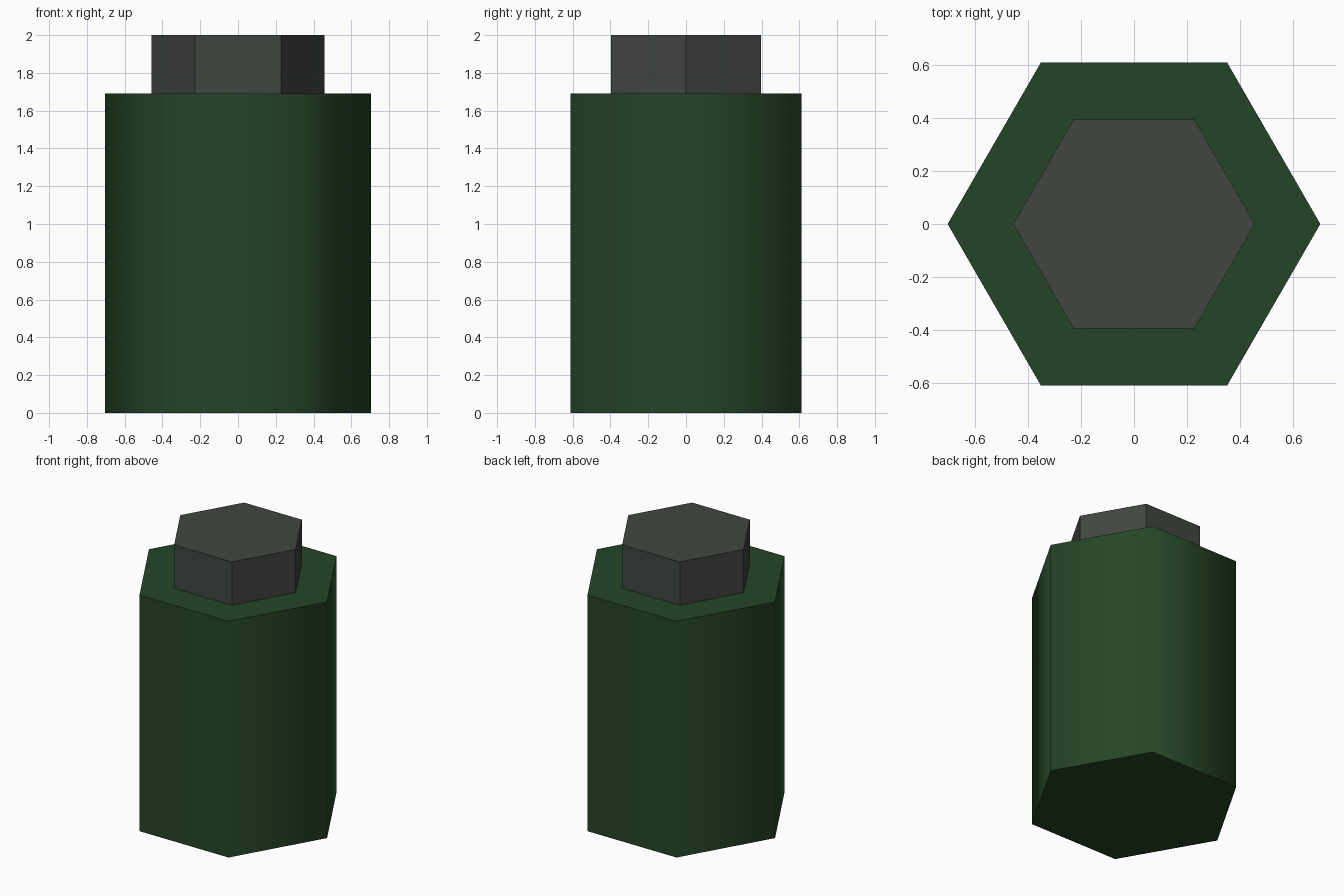
import bpy, math

if "Cube" in bpy.data.objects:
    bpy.data.objects.remove(bpy.data.objects["Cube"])


def material(name, rgb):
    m = bpy.data.materials.new(name)
    m.diffuse_color = (*rgb, 1.0)
    m.use_nodes = True
    m.node_tree.nodes["Principled BSDF"].inputs["Base Color"].default_value = m.diffuse_color
    return m


def hex_prism(name, radius, z0, z1, mat):
    # hexagon with corners on the x axis
    bpy.ops.mesh.primitive_cylinder_add(vertices=6, radius=radius, depth=z1 - z0,
                                        location=(0, 0, (z0 + z1) / 2),
                                        rotation=(0, 0, math.radians(30)))
    ob = bpy.context.object
    ob.name = name
    ob.data.materials.append(mat)
    return ob


green = material("dark green", (0.0185, 0.060, 0.0195))
grey = material("dark grey", (0.053, 0.061, 0.051))

# bottle body: sides shaded smooth, rim edges kept sharp
body = hex_prism("body", 0.705, 0.0, 1.69, green)
bpy.ops.object.shade_smooth_by_angle(angle=math.radians(75))

# flat-sided cap
hex_prism("cap", 0.457, 1.69, 2.0, grey)
